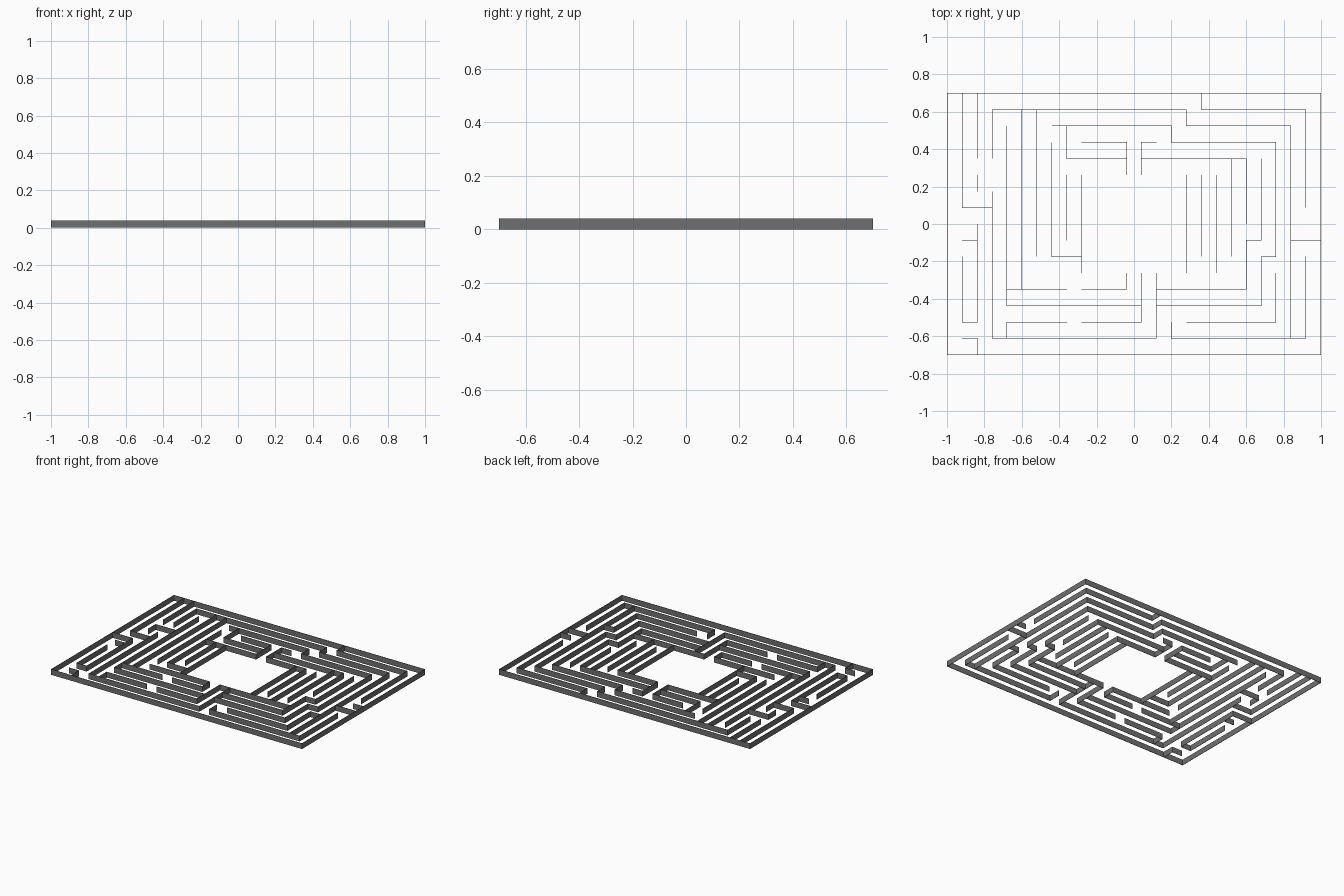
import bpy, bmesh

if "Cube" in bpy.data.objects:
    bpy.data.objects.remove(bpy.data.objects["Cube"])

THICK = 0.0025                                  # wall thickness
H = 0.04                                        # wall height
DX, DY = (2 - THICK) / 25, (1.4 - THICK) / 16   # grid pitch

dark = bpy.data.materials.new("dark_grey")
dark.diffuse_color = (0.16, 0.16, 0.16, 1)
dark.use_nodes = True
dark.node_tree.nodes["Principled BSDF"].inputs["Base Color"].default_value = dark.diffuse_color


def walls(name, paths):
    """Thin upright walls that follow grid-coordinate polylines."""
    bm = bmesh.new()
    for path in paths:
        post = {}
        for i, j in path:
            if (i, j) not in post:
                x, y = DX * (i - 12.5), DY * j
                post[i, j] = (bm.verts.new((x, y, 0)), bm.verts.new((x, y, H)))
        for a, b in zip(path, path[1:]):
            bm.faces.new((post[a][0], post[b][0], post[b][1], post[a][1]))
    me = bpy.data.meshes.new(name)
    bm.to_mesh(me)
    bm.free()
    me.materials.append(dark)
    ob = bpy.data.objects.new(name, me)
    bpy.context.collection.objects.link(ob)
    mod = ob.modifiers.new("thickness", 'SOLIDIFY')
    mod.thickness = THICK
    mod.offset = 0
    mod.use_even_offset = True
    return ob


# Outer boundary
walls("outer_wall", [[(0, -8), (25, -8), (25, 8), (0, 8), (0, -8)]])

# Left side passages
walls("left_walls", [
    [(1, 8), (1, 1), (3, 1)],
    [(2, 8), (2, 4)],
    [(2, 2), (2, 3), (4, 3)],
    [(0, 0), (2, 0), (2, -6), (1, -6), (1, -2)],
    [(1, -1), (2, -1)],
    [(1, -7), (2, -7), (2, -8)],
    [(4, 6), (4, -5), (13, -5)],
    [(5, 7), (5, -4)],
    [(6, 7), (6, -2)],
])

# Long outer ring walls
walls("ring_walls", [
    [(3, 4), (3, 7), (16, 7), (16, 6), (23, 6), (23, -7)],
    [(17, 8), (17, 7), (24, 7), (24, 1)],
    [(24, 0), (25, 0)],
    [(23, -1), (25, -1)],
    [(24, -2), (24, -7), (15, -7), (15, -6)],
    [(3, 2), (3, -7), (14, -7), (14, -3)],
    [(4, -7), (4, -6), (8, -6)],
    [(9, -6), (13, -6), (13, -3), (20, -3)],
    [(4, -4), (8, -4)],
    [(9, -4), (12, -4), (12, -3), (6, -3)],
])

# Right side passages
walls("right_walls", [
    [(7, 6), (15, 6), (15, 5), (22, 5), (22, -2), (21, -2), (21, -5), (14, -5)],
    [(16, -6), (22, -6), (22, -3), (23, -3)],
    [(21, 4), (21, -1), (20, -1), (20, -4), (14, -4)],
    [(13, 4), (20, 4), (20, 0)],
    [(19, 4), (19, -2)],
    [(18, 3), (18, -3)],
])

# Walls around the central room
walls("inner_walls", [
    [(8, 6), (8, 4), (12, 4)],
    [(9, 5), (12, 5), (12, 3), (7, 3)],
    [(14, 5), (13, 5), (13, 3), (17, 3), (17, -2)],
    [(16, 3), (16, -3)],
    [(7, 5), (7, -2), (9, -2)],
    [(8, 3), (8, -1)],
    [(9, 3), (9, -3)],
])
